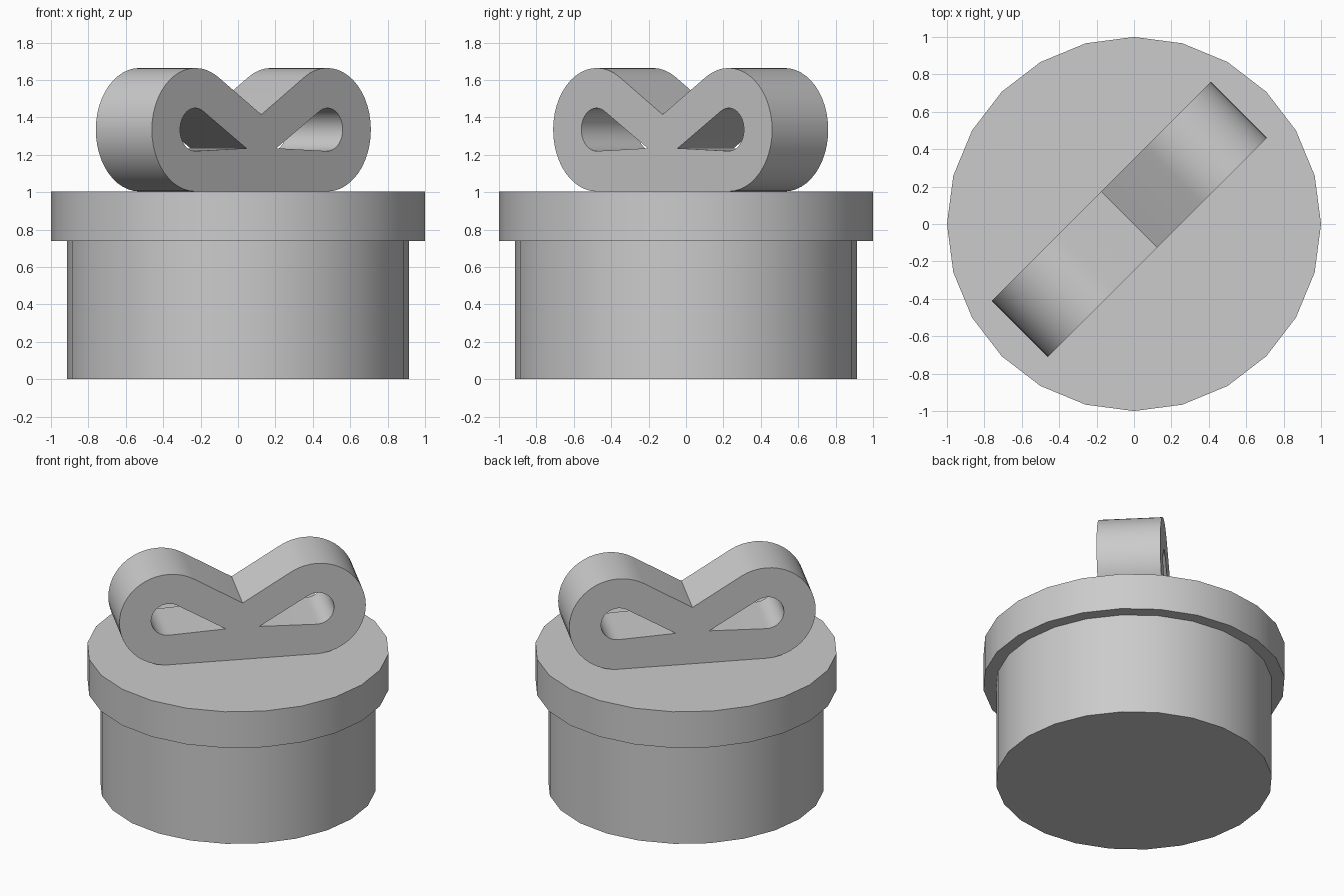
import bpy, bmesh
from math import radians, cos, sin

if "Cube" in bpy.data.objects:
    bpy.data.objects.remove(bpy.data.objects["Cube"])

def smooth(obj):
    bpy.ops.object.select_all(action='DESELECT')
    obj.select_set(True)
    bpy.context.view_layer.objects.active = obj
    bpy.ops.object.shade_smooth_by_angle(angle=radians(30))

def drum(name, radius, z0, z1):
    bpy.ops.mesh.primitive_cylinder_add(vertices=24, radius=radius, depth=z1 - z0,
                                        location=(0, 0, (z0 + z1) / 2))
    obj = bpy.context.object
    obj.name = name
    smooth(obj)

def arc(cx, cz, r, a0, a1, n):
    angles = [radians(a0 + (a1 - a0) * i / n) for i in range(n + 1)]
    return [(cx + r * cos(a), cz + r * sin(a)) for a in angles]

def mirrored(points):
    return [(-x, z) for x, z in reversed(points)]

# Round box and overhanging lid
drum("box_body", 0.915, 0, 0.74)
drum("box_lid", 1.0, 0.74, 1.004)

# Bow outline: two round lobes meeting in a notch, each with a teardrop hole
lobe = arc(0.498, 1.334, 0.33, 121, -90, 28)
teardrop = [(0.113, 1.235)] + arc(0.50, 1.335, 0.115, 121, -92, 20)
loops = [[(0, 1.415)] + lobe + mirrored(lobe), teardrop, mirrored(teardrop)]

curve = bpy.data.curves.new("ribbon_bow", 'CURVE')
curve.dimensions = '2D'
curve.fill_mode = 'BOTH'
curve.extrude = 0.212
for pts in loops:
    spline = curve.splines.new('POLY')
    spline.points.add(len(pts) - 1)
    for p, (x, z) in zip(spline.points, pts):
        p.co = (x, z, 0, 1)
    spline.use_cyclic_u = True

# Stand the bow upright, diagonally across the lid
bow = bpy.data.objects.new("ribbon_bow", curve)
bow.rotation_euler = (radians(90), 0, radians(45))
bow.location = (-0.025, 0.025, 0)
bpy.context.collection.objects.link(bow)
bpy.ops.object.select_all(action='DESELECT')
bow.select_set(True)
bpy.context.view_layer.objects.active = bow
bpy.ops.object.convert(target='MESH')
bow = bpy.context.object

# Weld caps to walls and fix normals
bm = bmesh.new()
bm.from_mesh(bow.data)
bmesh.ops.remove_doubles(bm, verts=bm.verts, dist=0.0005)
bmesh.ops.recalc_face_normals(bm, faces=bm.faces)
bm.to_mesh(bow.data)
bm.free()
smooth(bow)
